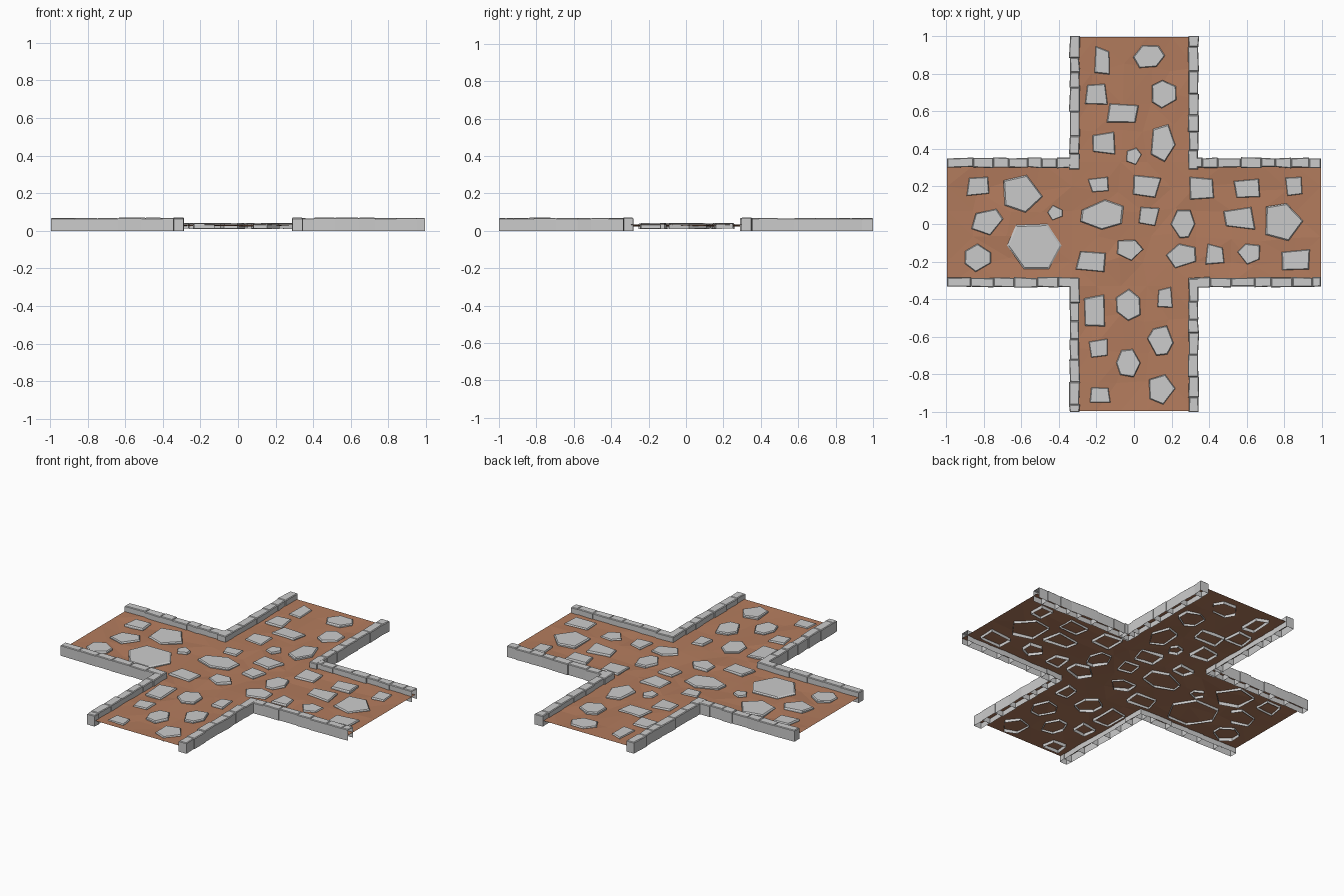
import bpy, bmesh, math, random

if "Cube" in bpy.data.objects:
    bpy.data.objects.remove(bpy.data.objects["Cube"])

random.seed(7)


def finish(bm, name, mat=None):
    bmesh.ops.recalc_face_normals(bm, faces=bm.faces)
    mesh = bpy.data.meshes.new(name)
    bm.to_mesh(mesh)
    bm.free()
    obj = bpy.data.objects.new(name, mesh)
    bpy.context.collection.objects.link(obj)
    if mat:
        mesh.materials.append(mat)
    return obj


# Dirt: uneven low-poly sheet in a plus shape
dirt = bpy.data.materials.new("dirt")
dirt.diffuse_color = (0.45, 0.2, 0.11, 1)
dirt.use_nodes = True
dirt.node_tree.nodes["Principled BSDF"].inputs["Base Color"].default_value = dirt.diffuse_color
W = 0.33
half = [0.07, 0.2, W, 0.5, 0.66, 0.83, 0.993]
lines = [-v for v in reversed(half)] + half
bm = bmesh.new()
grid = {}
for i, x in enumerate(lines):
    for j, y in enumerate(lines):
        if min(abs(x), abs(y)) > W:
            continue
        inner = min(abs(x), abs(y)) < W and max(abs(x), abs(y)) < 0.99
        if inner:
            edge = any(abs(abs(v) - W) < 0.001 for v in (x, y))
            s = 0 if edge else 0.03
            p = (x + random.uniform(-s, s), y + random.uniform(-s, s), random.uniform(0.022, 0.034))
        else:
            p = (x, y, 0.034)
        grid[i, j] = bm.verts.new(p)
for i in range(len(lines) - 1):
    for j in range(len(lines) - 1):
        q = [(i, j), (i + 1, j), (i + 1, j + 1), (i, j + 1)]
        if all(k in grid for k in q):
            cx = abs(lines[i] + lines[i + 1]) / 2
            cy = abs(lines[j] + lines[j + 1]) / 2
            if min(cx, cy) < W:
                bm.faces.new([grid[k] for k in q])
bmesh.ops.triangulate(bm, faces=bm.faces)
sheet = finish(bm, "dirt_path", dirt)
if sheet.data.polygons[0].normal.z < 0:
    sheet.data.flip_normals()


# Paving stones: open-bottomed irregular slabs (x, y, width, depth, sides)
def stone(bm, x, y, w, d, n):
    pts = []
    phase = math.pi / 4 if n == 4 else random.choice((0, math.pi / n))
    for k in range(n):
        a = phase + 2 * math.pi * (k + random.uniform(-0.16, 0.16)) / n
        r = random.uniform(0.85, 1.1)
        pts.append((r * math.cos(a), r * math.sin(a)))
    lo = [min(p[c] for p in pts) for c in (0, 1)]
    hi = [max(p[c] for p in pts) for c in (0, 1)]
    pts = [(((p[0] - lo[0]) / (hi[0] - lo[0]) - 0.5) * w,
            ((p[1] - lo[1]) / (hi[1] - lo[1]) - 0.5) * d) for p in pts]
    tx, ty = random.uniform(-0.02, 0.02), random.uniform(-0.02, 0.02)
    rings = []
    for s, z in ((1.0, 0.012), (1.0, 0.034), (0.93, 0.040)):
        rings.append([bm.verts.new((x + px * s, y + py * s, z + tx * px + ty * py)) for px, py in pts])
    for a, b in zip(rings, rings[1:]):
        for k in range(n):
            m = (k + 1) % n
            bm.faces.new((a[k], a[m], b[m], b[k]))
    bm.faces.new(rings[-1])


north = [(-.17, .87, .08, .15, 4), (.08, .89, .17, .12, 6), (-.2, .69, .12, .11, 4),
         (.16, .69, .13, .15, 6), (-.06, .59, .17, .1, 4), (-.16, .43, .12, .12, 4),
         (0, .36, .08, .09, 5), (.155, .43, .13, .2, 5)]
middle = [(-.19, .21, .11, .08, 4), (.07, .2, .15, .12, 4), (-.17, .05, .23, .16, 6),
          (.08, .04, .11, .1, 4), (.26, 0, .13, .15, 6), (-.02, -.14, .14, .11, 5),
          (.25, -.17, .16, .13, 5), (-.23, -.2, .16, .11, 4)]
east = [(.36, .19, .13, .12, 4), (.6, .19, .14, .1, 4), (.85, .2, .09, .1, 4),
        (.56, .03, .17, .12, 4), (.8, .01, .2, .2, 5), (.43, -.16, .1, .11, 4),
        (.61, -.16, .12, .11, 5), (.86, -.19, .15, .11, 4)]
west = [(-.83, .2, .12, .1, 4), (-.59, .16, .21, .2, 5), (-.42, .06, .08, .08, 5),
        (-.78, .01, .17, .14, 5), (-.83, -.18, .14, .15, 6), (-.53, -.12, .29, .24, 6)]
south = [(-.21, -.46, .11, .17, 4), (-.03, -.43, .13, .17, 6), (.165, -.39, .08, .11, 4),
         (-.19, -.66, .1, .1, 4), (.14, -.62, .14, .16, 6), (-.03, -.74, .13, .15, 6),
         (.15, -.88, .14, .16, 5), (-.18, -.91, .11, .08, 4)]
for name, group in (("north", north), ("middle", middle), ("east", east), ("west", west), ("south", south)):
    bm = bmesh.new()
    for s in group:
        stone(bm, *s)
    finish(bm, name + "_paving_stones")


# Kerbs: rows of chamfered blocks without undersides
def kerb(name, inner, outer, side, end, along_x, end_open):
    bm = bmesh.new()
    cuts = [0.29]
    while cuts[-1] < end - 0.15:
        cuts.append(cuts[-1] + random.uniform(0.07, 0.13))
    cuts.append(end)
    for a, b in zip(cuts, cuts[1:]):
        j = lambda: random.uniform(-0.004, 0.004)
        i0, o0, i1, o1 = inner + j(), outer + j(), inner + j(), outer + j()
        top = random.uniform(0.066, 0.071)
        c = 0.004
        rings = []
        for z, m in ((0, 0), (top - c, 0), (top, c)):
            ring = []
            for u, v in ((a + m, i0 + m), (b - m, i1 + m), (b - m, o1 - m), (a + m, o0 - m)):
                u, v = u * end_sign[end_open], v * side
                ring.append(bm.verts.new((u, v, z) if along_x else (v, u, z)))
            rings.append(ring)
        for r, t in zip(rings, rings[1:]):
            for k in range(4):
                if k == 1 and along_x and end_open and b == end and r is rings[0]:
                    continue
                bm.faces.new((r[k], r[(k + 1) % 4], t[(k + 1) % 4], t[k]))
        bm.faces.new(rings[-1])
    finish(bm, name)
    

end_sign = {True: 1, False: -1}
for positive in (True, False):
    for side in (1, -1):
        tag = ("back" if side > 0 else "front")
        lo, hi = (0.30, 0.352) if side > 0 else (0.285, 0.335)
        kerb(("east_" if positive else "west_") + tag + "_kerb", lo, hi, side, 0.993, True, positive)
        tag = ("right" if side > 0 else "left")
        kerb(("north_" if positive else "south_") + tag + "_kerb", 0.29, 0.343, side, 1.0, False, positive)
